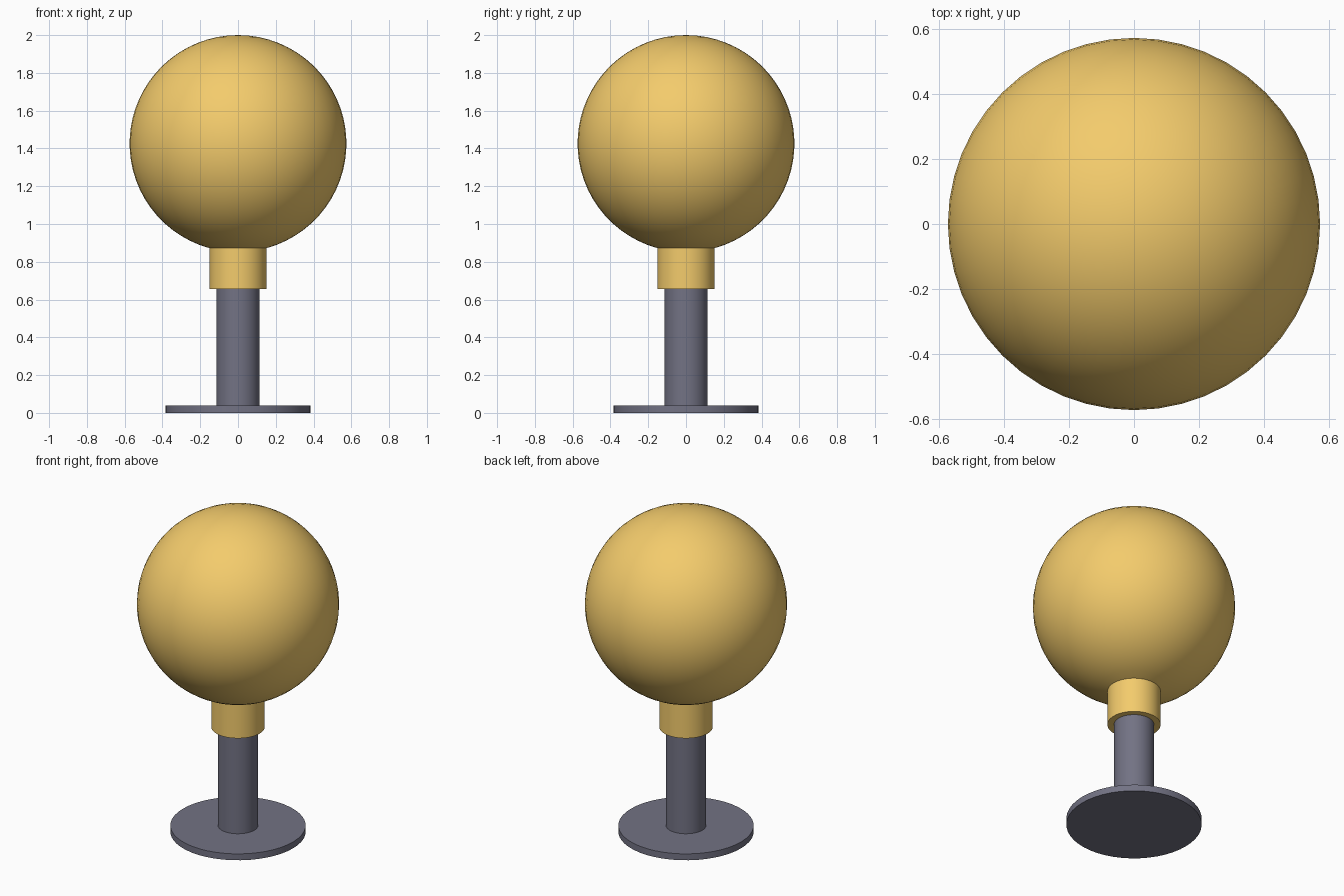
import bpy
import bmesh
import math

if "Cube" in bpy.data.objects:
    bpy.data.objects.remove(bpy.data.objects["Cube"])

SEGMENTS = 48


def material(name, color):
    mat = bpy.data.materials.new(name)
    mat.diffuse_color = color
    mat.use_nodes = True
    mat.node_tree.nodes["Principled BSDF"].inputs["Base Color"].default_value = mat.diffuse_color
    return mat


def lathe(name, profile, mat):
    """Revolve (radius, z) points, running bottom to top, around the z axis."""
    bm = bmesh.new()
    verts = [bm.verts.new((r, 0, z)) for r, z in profile]
    edges = [bm.edges.new(pair) for pair in zip(verts, verts[1:])]
    bmesh.ops.spin(bm, geom=verts + edges, cent=(0, 0, 0), axis=(0, 0, 1),
                   angle=2 * math.pi, steps=SEGMENTS, use_duplicate=False)
    bmesh.ops.remove_doubles(bm, verts=bm.verts[:], dist=1e-4)
    bmesh.ops.recalc_face_normals(bm, faces=bm.faces[:])
    mesh = bpy.data.meshes.new(name)
    bm.to_mesh(mesh)
    bm.free()
    mesh.materials.append(mat)
    obj = bpy.data.objects.new(name, mesh)
    bpy.context.collection.objects.link(obj)
    bpy.ops.object.select_all(action='DESELECT')
    obj.select_set(True)
    bpy.context.view_layer.objects.active = obj
    bpy.ops.object.shade_smooth_by_angle(angle=math.radians(30))
    return obj


amber = material("amber_glass", (0.90, 0.60, 0.15, 1))
metal = material("dark_metal", (0.17, 0.17, 0.23, 1))

# Foot plate
lathe("base_plate", [(0, 0), (0.384, 0), (0.384, 0.04), (0, 0.04)], metal)

# Post
lathe("post", [(0, 0.03), (0.114, 0.03), (0.114, 0.665), (0, 0.665)], metal)

# Globe shade with its collar in one profile
R, NECK, RINGS = 0.574, 0.151, 30
center_z = 2 - R
start = math.asin(NECK / R)
profile = [(0, 0.655), (NECK, 0.655)]
for i in range(RINGS + 1):
    a = start + (math.pi - start) * i / RINGS
    profile.append((R * math.sin(a), center_z - R * math.cos(a)))
lathe("globe_shade", profile, amber)
